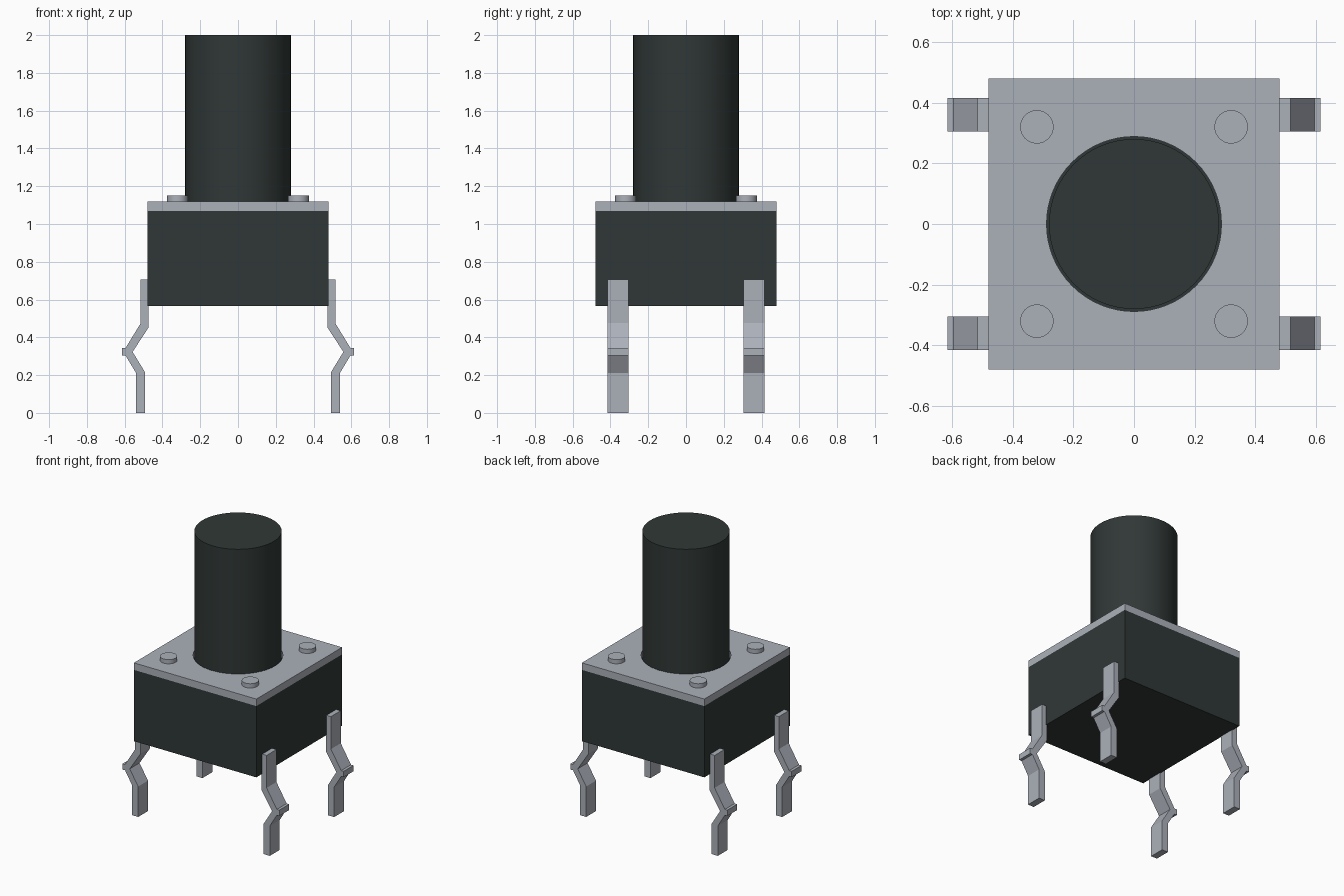
import bpy, bmesh, math

if "Cube" in bpy.data.objects:
    bpy.data.objects.remove(bpy.data.objects["Cube"])


def material(name, rgb):
    m = bpy.data.materials.new(name)
    m.diffuse_color = (*rgb, 1)
    m.use_nodes = True
    m.node_tree.nodes["Principled BSDF"].inputs["Base Color"].default_value = m.diffuse_color
    return m


DARK = material("dark plastic", (0.029, 0.039, 0.037))
METAL = material("grey metal", (0.41, 0.435, 0.485))


def finish(name, bm, mat, smooth=False):
    bmesh.ops.recalc_face_normals(bm, faces=bm.faces)
    me = bpy.data.meshes.new(name)
    bm.to_mesh(me)
    bm.free()
    me.materials.append(mat)
    ob = bpy.data.objects.new(name, me)
    bpy.context.collection.objects.link(ob)
    if smooth:
        bpy.ops.object.select_all(action='DESELECT')
        ob.select_set(True)
        bpy.context.view_layer.objects.active = ob
        bpy.ops.object.shade_smooth_by_angle(angle=math.radians(25))
    return ob


def cylinder(name, r, x, y, z0, z1, n, mat):
    bm = bmesh.new()
    bmesh.ops.create_cone(bm, cap_ends=True, segments=n, radius1=r, radius2=r, depth=z1 - z0)
    bmesh.ops.translate(bm, vec=(x, y, (z0 + z1) / 2), verts=bm.verts)
    return finish(name, bm, mat, True)


HALF = 0.48

# Square housing
bm = bmesh.new()
bmesh.ops.create_cube(bm, size=1)
bmesh.ops.scale(bm, vec=(2 * HALF, 2 * HALF, 0.505), verts=bm.verts)
bmesh.ops.translate(bm, vec=(0, 0, 0.565 + 0.505 / 2), verts=bm.verts)
finish("housing", bm, DARK)

# Metal cover plate with a round hole for the plunger
bm = bmesh.new()
N, HOLE, Z0, Z1 = 64, 0.288, 1.07, 1.12
rings = []
for i in range(N):
    a = 2 * math.pi * i / N
    c, s = math.cos(a), math.sin(a)
    k = HALF / max(abs(c), abs(s))
    rings.append([bm.verts.new(p) for p in (
        (HOLE * c, HOLE * s, Z0), (k * c, k * s, Z0),
        (k * c, k * s, Z1), (HOLE * c, HOLE * s, Z1))])
for i in range(N):
    p, q = rings[i], rings[(i + 1) % N]
    for j in range(4):
        k = (j + 1) % 4
        bm.faces.new((p[j], p[k], q[k], q[j]))
finish("cover_plate", bm, METAL, True)

# Tall plunger
cylinder("plunger", 0.28, 0, 0, 1.07, 2.0, 64, DARK)

# Bent leg outline in x and z, mirrored to all four corners
LEG = [(0.475, 0.705), (0.515, 0.705), (0.515, 0.475), (0.595, 0.344),
       (0.615, 0.344), (0.615, 0.303), (0.595, 0.303), (0.54, 0.212),
       (0.54, 0), (0.492, 0), (0.492, 0.215), (0.558, 0.323), (0.475, 0.45)]

for sx, side in ((-1, "left"), (1, "right")):
    for sy, end in ((-1, "front"), (1, "back")):
        cylinder(f"rivet_{end}_{side}", 0.055, sx * 0.32, sy * 0.32, 1.12, 1.15, 32, METAL)
        bm = bmesh.new()
        face = bm.faces.new([bm.verts.new((sx * x, sy * 0.305, z)) for x, z in LEG])
        ext = bmesh.ops.extrude_face_region(bm, geom=[face])
        moved = [v for v in ext["geom"] if isinstance(v, bmesh.types.BMVert)]
        bmesh.ops.translate(bm, vec=(0, sy * 0.11, 0), verts=moved)
        finish(f"leg_{end}_{side}", bm, METAL)
